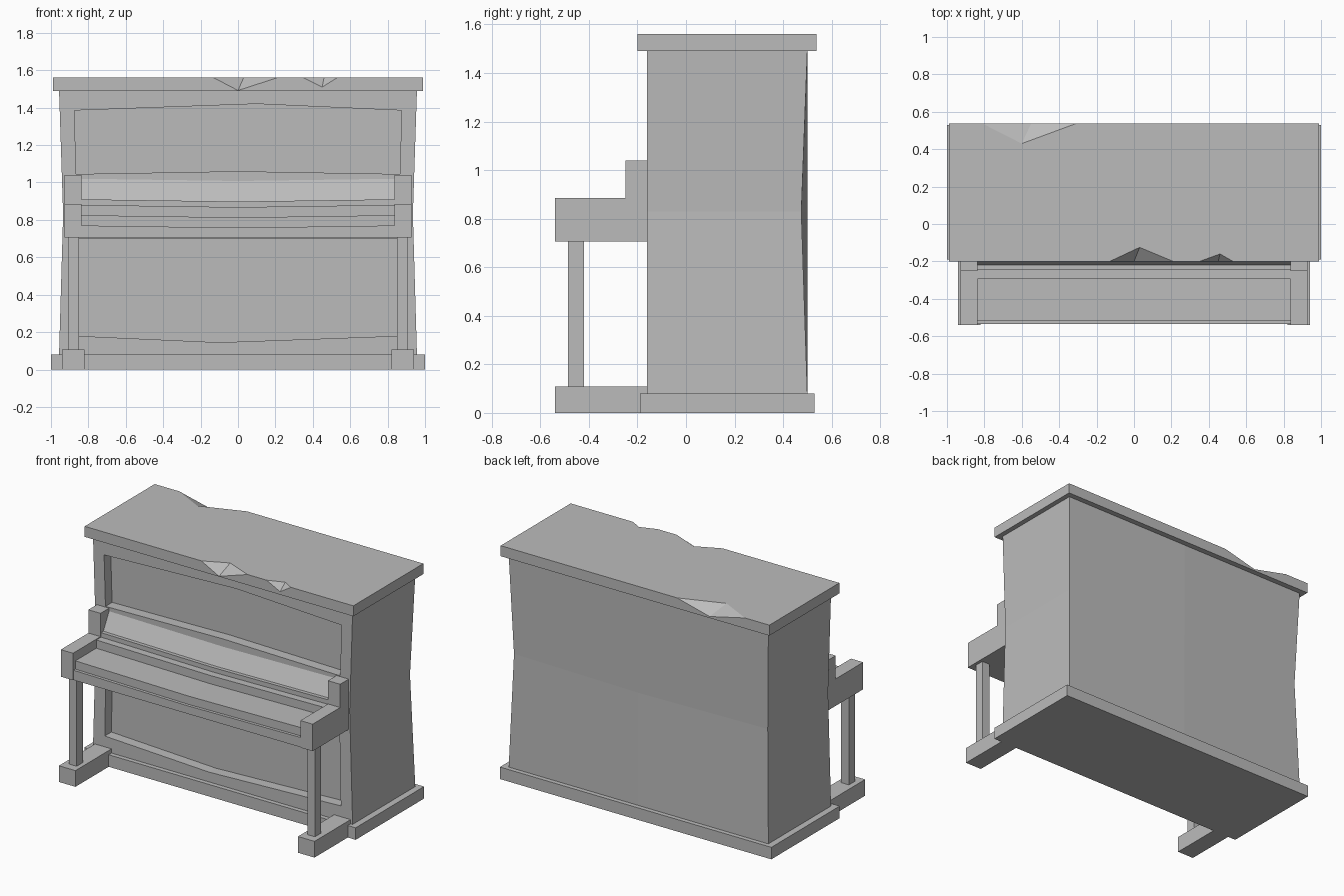
import bpy, bmesh
from mathutils import Vector

old = bpy.data.objects.get("Cube")
if old:
    bpy.data.objects.remove(old, do_unlink=True)

GREY = (0.5, 0.5, 0.5, 1.0)
mat = bpy.data.materials.new("plain grey")
mat.use_nodes = True
mat.diffuse_color = GREY
mat.node_tree.nodes["Principled BSDF"].inputs["Base Color"].default_value = GREY


def finish(name, bm):
    """Turn a bmesh into a flat-shaded object in the one grey colour."""
    bmesh.ops.recalc_face_normals(bm, faces=bm.faces)
    mesh = bpy.data.meshes.new(name)
    bm.to_mesh(mesh)
    bm.free()
    mesh.materials.append(mat)
    obj = bpy.data.objects.new(name, mesh)
    bpy.context.collection.objects.link(obj)
    return obj


def box(name, x, y, z):
    bm = bmesh.new()
    bmesh.ops.create_cube(bm, size=1)
    for v in bm.verts:
        v.co = [lo + (hi - lo) * (c + 0.5) for c, (lo, hi) in zip(v.co, (x, y, z))]
    return finish(name, bm)


def loft(name, sections):
    """Skin a row of matching point loops and cap both ends."""
    bm = bmesh.new()
    rings = [[bm.verts.new(p) for p in s] for s in sections]
    for a, b in zip(rings, rings[1:]):
        for i in range(len(a)):
            j = (i + 1) % len(a)
            bm.faces.new((a[i], a[j], b[j], b[i]))
    bm.faces.new(rings[0])
    bm.faces.new(rings[-1])
    return finish(name, bm)


def cut(target, cutter):
    mod = target.modifiers.new(cutter.name, "BOOLEAN")
    mod.operation = "DIFFERENCE"
    mod.solver = "EXACT"
    mod.object = cutter
    cutter.hide_render = True
    cutter.hide_viewport = True
    cutter.display_type = "WIRE"


# Cabinet: a box pinched at the waist, with its rear corners drawn forward
bm = bmesh.new()
bmesh.ops.create_cube(bm, size=2)
bmesh.ops.subdivide_edges(bm, edges=bm.edges, cuts=1, use_grid_fill=True)
for v in bm.verts:
    sx, sy, sz = (round(c) for c in v.co)
    waist = sz == 0
    y = {-1: -0.16, 0: 0.17, 1: 0.5}[sy]
    if waist and sx and sy == 1:
        y = 0.475
    v.co = (sx * (0.935 if waist else 0.957), y, {-1: 0.07, 0: 0.83, 1: 1.5}[sz])
cabinet = finish("cabinet", bm)

# Recessed upper and lower front panels with gently bowed edges
panels = {
    "upper_panel_cutter": [(-0.865, 1.045), (0, 1.06), (0.865, 1.045),
                           (0.875, 1.385), (0.1, 1.42), (-0.875, 1.385)],
    "lower_panel_cutter": [(-0.87, 0.18), (-0.1, 0.145), (0.87, 0.18),
                           (0.86, 0.7), (-0.86, 0.7)],
}
for name, outline in panels.items():
    cut(cabinet, loft(name, [[(x, y, z) for x, z in outline] for y in (-0.3, -0.09)]))

# Plinth and lid
box("plinth", (-1, 1), (-0.19, 0.53), (0, 0.08))
lid = box("lid", (-0.99, 0.99), (-0.2, 0.537), (1.49, 1.56))

# Chips broken out of the lid edges: left, right, low point, inner point
chips = {
    "large_chip_cutter": [(-0.13, -0.2, 1.56), (0.21, -0.2, 1.56),
                          (0, -0.2, 1.492), (0.03, -0.125, 1.56)],
    "small_chip_cutter": [(0.35, -0.2, 1.56), (0.53, -0.2, 1.56),
                          (0.45, -0.2, 1.51), (0.46, -0.16, 1.56)],
    "rear_chip_cutter": [(-0.81, 0.537, 1.56), (-0.31, 0.537, 1.56),
                         (-0.55, 0.537, 1.5), (-0.6, 0.43, 1.56)],
}
for name, points in chips.items():
    a, b, c, d = (Vector(p) for p in points)
    mid, half = (c + d) / 2, (c - d) / 2
    # Overshoot the lid surfaces while keeping the two broken planes
    corners = (a * 2 - mid, b * 2 - mid, c + half, d - half)
    bm = bmesh.new()
    verts = [bm.verts.new(p) for p in corners]
    for i in range(4):
        bm.faces.new([v for k, v in enumerate(verts) if k != i])
    cut(lid, finish(name, bm))

# Key shelf and fallboard, sagging slightly in the middle
shelf = [(-0.12, 0.705), (-0.535, 0.705), (-0.535, 0.77), (-0.515, 0.77),
         (-0.515, 0.825), (-0.295, 0.825), (-0.295, 0.88), (-0.245, 0.88),
         (-0.245, 0.91), (-0.22, 0.91), (-0.16, 1.02), (-0.12, 1.02)]
loft("key_shelf", [[(x, y, z - (sag if z > 0.75 else 0)) for y, z in shelf]
                   for x, sag in ((-0.84, 0), (0, 0.012), (0.84, 0))])

# Stepped cheeks, legs and feet on both sides
cheek = [(-0.12, 0.705), (-0.54, 0.705), (-0.54, 0.885),
         (-0.25, 0.885), (-0.25, 1.04), (-0.12, 1.04)]
for side, s in (("left", 1), ("right", -1)):
    loft(side + "_cheek", [[(s * x, y, z) for y, z in cheek] for x in (0.838, 0.928)])
    box(side + "_leg", sorted((s * 0.85, s * 0.907)), (-0.485, -0.42), (0.1, 0.71))
    box(side + "_foot", sorted((s * 0.82, s * 0.942)), (-0.54, -0.15), (0, 0.108))
